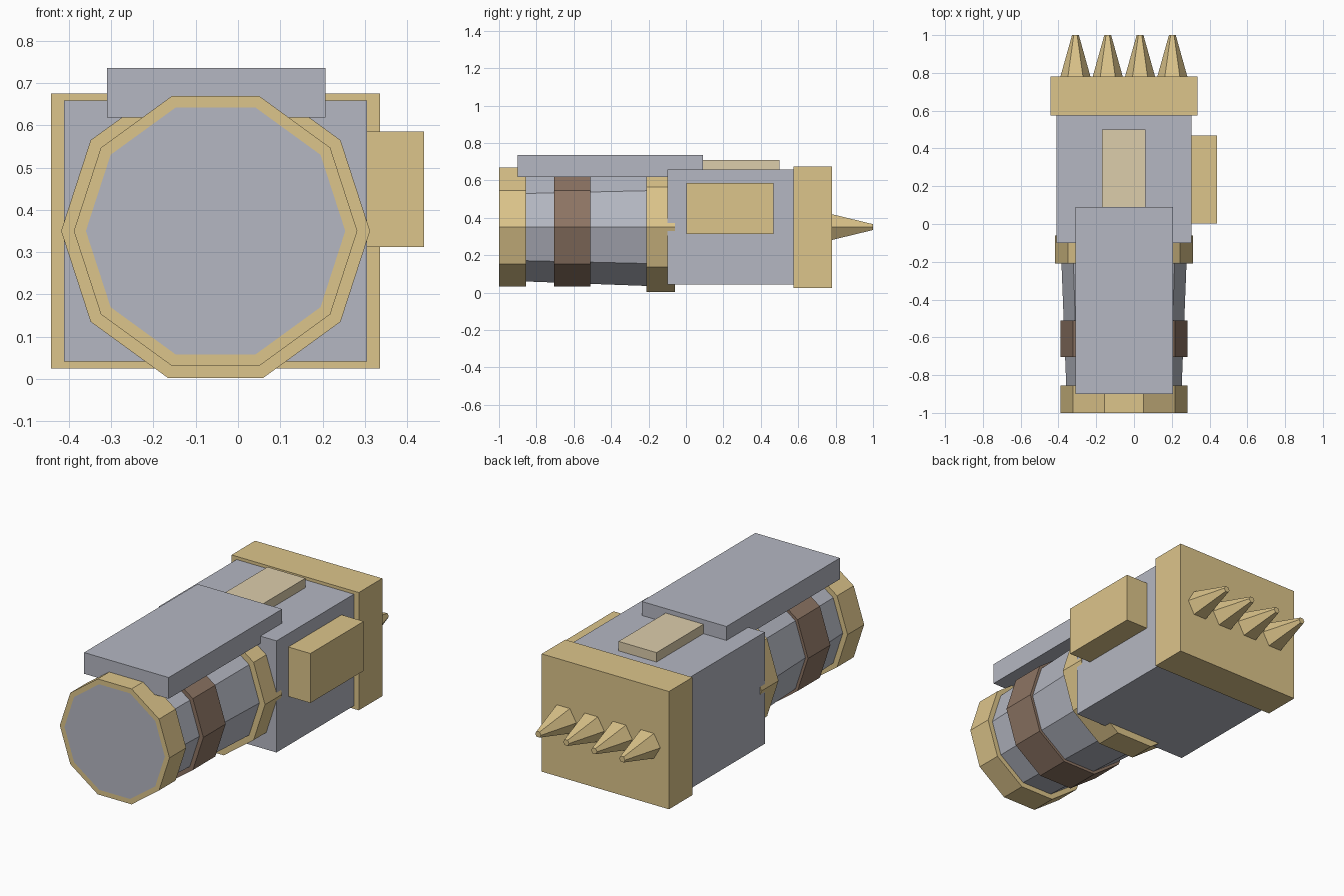
import bpy, bmesh
from math import cos, sin, tau

cube = bpy.data.objects.get("Cube")
if cube:
    bpy.data.objects.remove(cube, do_unlink=True)


def material(name, rgb):
    m = bpy.data.materials.new(name)
    m.use_nodes = True
    color = (*rgb, 1)
    m.diffuse_color = color
    m.node_tree.nodes["Principled BSDF"].inputs["Base Color"].default_value = color
    return m


gold = material("gold", (0.72, 0.556, 0.256))
grey = material("steel_grey", (0.46, 0.476, 0.54))
brown = material("leather_brown", (0.27, 0.178, 0.127))
sand = material("pale_sand", (0.72, 0.61, 0.41))

AXIS_X, AXIS_Z = -0.053, 0.35


def finish(name, bm, *mats):
    bmesh.ops.recalc_face_normals(bm, faces=bm.faces)
    mesh = bpy.data.meshes.new(name)
    bm.to_mesh(mesh)
    bm.free()
    for m in mats:
        mesh.materials.append(m)
    obj = bpy.data.objects.new(name, mesh)
    bpy.context.collection.objects.link(obj)
    return obj


def box(name, mat, x, y, z):
    """Box from (min, max) ranges."""
    bm = bmesh.new()
    bmesh.ops.create_cube(bm, size=1)
    for v in bm.verts:
        v.co = [r[0] if c < 0 else r[1] for c, r in zip(v.co, (x, y, z))]
    return finish(name, bm, mat)


def prism(name, profile, sides, mats, x=AXIS_X, cap_radius=None):
    """Faceted solid along y through (y, radius) stations."""
    bm = bmesh.new()
    rings = [[bm.verts.new((x + r * cos(tau * i / sides), y,
                            AXIS_Z + r * sin(tau * i / sides)))
              for i in range(sides)] for y, r in profile]
    for a, b in zip(rings, rings[1:]):
        for i in range(sides):
            j = (i + 1) % sides
            bm.faces.new((a[i], a[j], b[j], b[i]))
    front = bm.faces.new(rings[0])
    bm.faces.new(rings[-1])
    if cap_radius:
        # inset disc in the second colour
        rim = (profile[0][1] - cap_radius) * cos(tau / sides / 2)
        bmesh.ops.recalc_face_normals(bm, faces=bm.faces)
        bmesh.ops.inset_region(bm, faces=[front], thickness=rim)
        front.material_index = 1
    return finish(name, bm, *mats)


# Faceted barrel with its rings
prism("barrel", [(-0.9, 0.304), (-0.08, 0.336)], 10, [grey])
prism("front_ring", [(-1, 0.335), (-0.855, 0.335)], 10, [gold, grey], cap_radius=0.305)
prism("grip_band", [(-0.705, 0.335), (-0.51, 0.335)], 10, [brown])
prism("rear_ring", [(-0.21, 0.365), (-0.06, 0.365)], 10, [gold])

# Housing and attached blocks
box("housing", grey, (-0.411, 0.305), (-0.1, 0.59), (0.042, 0.658))
box("end_collar", gold, (-0.442, 0.335), (0.575, 0.78), (0.025, 0.675))
box("top_plate", grey, (-0.31, 0.207), (-0.9, 0.09), (0.618, 0.735))
box("top_pad", sand, (-0.17, 0.062), (0.03, 0.5), (0.64, 0.71))
box("side_block", gold, (0.29, 0.44), (0.003, 0.468), (0.312, 0.585))

# Row of spikes on the collar
for i in range(4):
    prism(f"spike_{i + 1}", [(0.775, 0.081), (1, 0.018)], 6, [gold], x=-0.31 + 0.171 * i)
